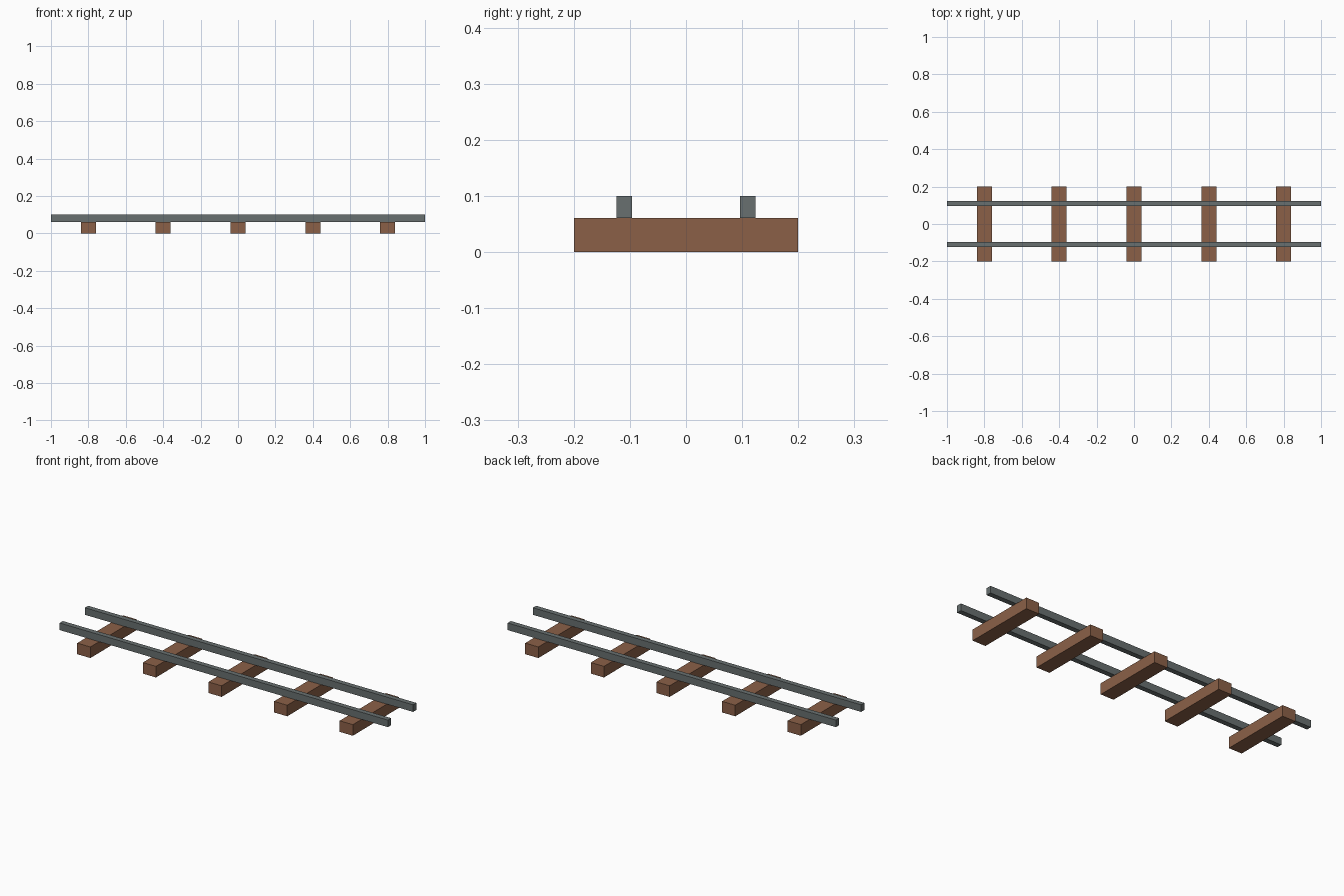
import bpy
import bmesh
from mathutils import Matrix

cube = bpy.data.objects.get("Cube")
if cube:
    bpy.data.objects.remove(cube, do_unlink=True)


def make_material(name, rgb):
    mat = bpy.data.materials.new(name)
    mat.use_nodes = True
    color = (*rgb, 1)
    mat.diffuse_color = color
    mat.node_tree.nodes["Principled BSDF"].inputs["Base Color"].default_value = color
    return mat


def make_box(name, size, center, mat):
    bm = bmesh.new()
    bmesh.ops.create_cube(bm, size=1, matrix=Matrix.Diagonal((*size, 1)))
    mesh = bpy.data.meshes.new(name)
    bm.to_mesh(mesh)
    bm.free()
    mesh.materials.append(mat)
    obj = bpy.data.objects.new(name, mesh)
    obj.location = center
    bpy.context.collection.objects.link(obj)
    return obj


wood = make_material("brown wood", (0.26, 0.118, 0.064))
steel = make_material("grey steel", (0.14, 0.163, 0.163))

sleeper_height = 0.061
total_height = 0.1
rail_height = total_height - sleeper_height

# Wooden sleepers, evenly spaced along the track
for i in range(5):
    make_box(f"sleeper_{i + 1}", (0.08, 0.4, sleeper_height),
             ((i - 2) * 0.4, 0, sleeper_height / 2), wood)

# Two steel rails resting on the sleepers
for name, side in (("front_rail", -1), ("back_rail", 1)):
    make_box(name, (2, 0.028, rail_height),
             (0, side * 0.11, sleeper_height + rail_height / 2), steel)
